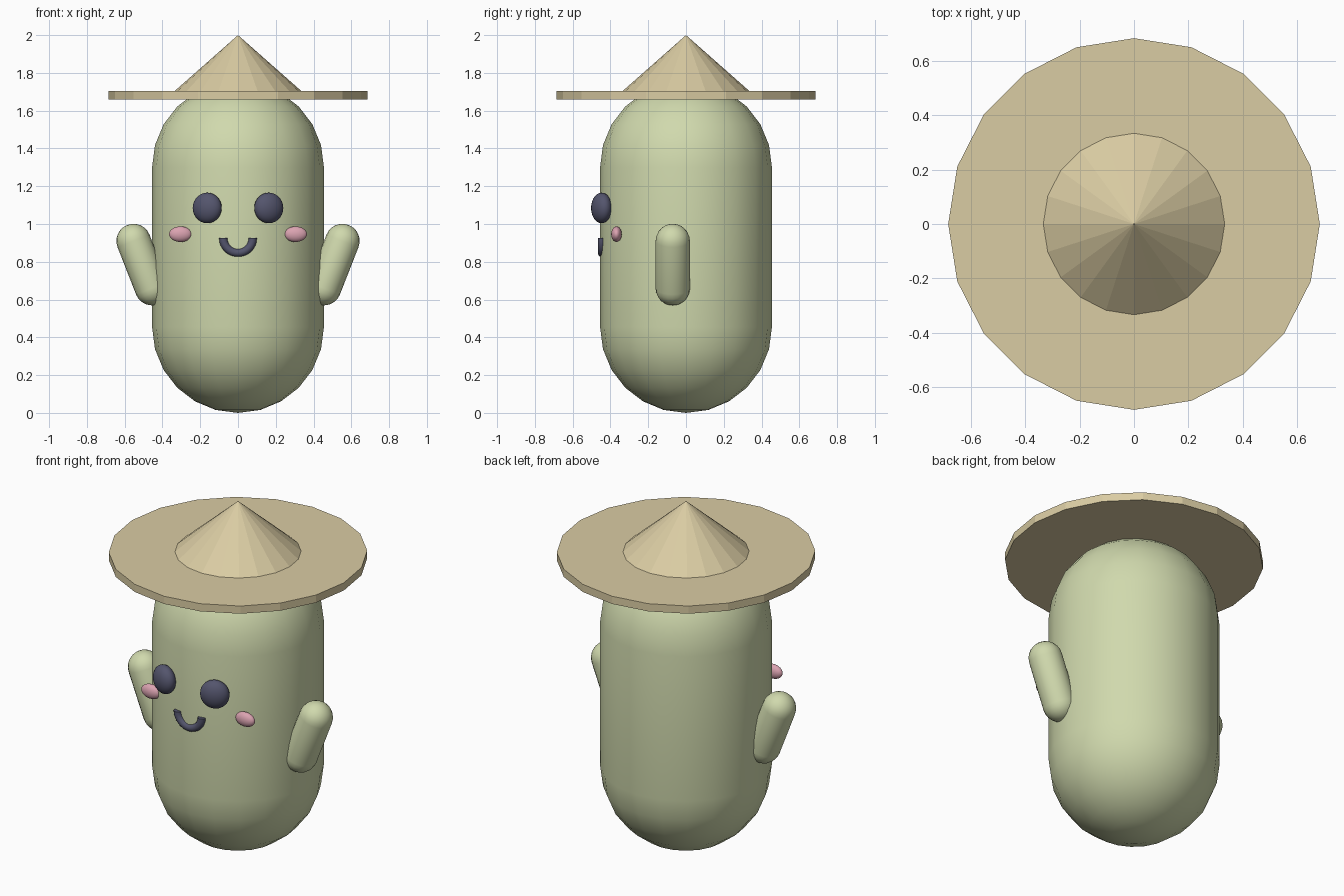
import bpy
import math
from mathutils import Matrix, Vector

cube = bpy.data.objects.get("Cube")
if cube:
    bpy.data.objects.remove(cube, do_unlink=True)


def make_material(name, rgb):
    # Convert display values (0-255) to linear
    lin = [((c / 255 + 0.055) / 1.055) ** 2.4 for c in rgb] + [1.0]
    mat = bpy.data.materials.new(name)
    mat.use_nodes = True
    mat.diffuse_color = lin
    bsdf = next(n for n in mat.node_tree.nodes if n.type == "BSDF_PRINCIPLED")
    bsdf.inputs["Base Color"].default_value = lin
    return mat


GREEN = make_material("pale green", (208, 217, 173))
STRAW = make_material("straw", (218, 204, 163))
DARK = make_material("dark slate", (84, 85, 109))
PINK = make_material("blush pink", (219, 163, 177))


def add_mesh(name, verts, faces, mat, smooth=True):
    mesh = bpy.data.meshes.new(name)
    mesh.from_pydata(verts, [], faces)
    mesh.update()
    mesh.materials.append(mat)
    for p in mesh.polygons:
        p.use_smooth = smooth
    obj = bpy.data.objects.new(name, mesh)
    bpy.context.collection.objects.link(obj)
    return obj


def capsule(name, start, end, radius, sides, rings, mat):
    """Round-ended rod between two sphere centres."""
    start, end = Vector(start), Vector(end)
    axis = end - start
    rot = axis.to_track_quat("Z", "Y")
    verts, faces = [start - axis.normalized() * radius], []
    profile = [(radius * math.sin(i * math.pi / 2 / rings),
                -radius * math.cos(i * math.pi / 2 / rings)) for i in range(1, rings + 1)]
    profile += [(r, axis.length - z) for r, z in reversed(profile)]
    for r, z in profile:
        for k in range(sides):
            a = k * math.tau / sides
            verts.append(start + rot @ Vector((r * math.cos(a), r * math.sin(a), z)))
    verts.append(end + axis.normalized() * radius)
    last = len(verts) - 1
    for k in range(sides):
        n = (k + 1) % sides
        faces.append((0, 1 + n, 1 + k))
        for j in range(len(profile) - 1):
            b = 1 + j * sides
            faces.append((b + k, b + n, b + sides + n, b + sides + k))
        faces.append((last - sides + k, last - sides + n, last))
    return add_mesh(name, verts, faces, mat)


def ellipsoid(name, centre, size, yaw, mat):
    bpy.ops.mesh.primitive_uv_sphere_add(segments=24, ring_count=14, radius=1, location=centre)
    obj = bpy.context.object
    obj.name = name
    obj.scale = size
    obj.rotation_euler.z = yaw
    obj.data.materials.append(mat)
    bpy.ops.object.shade_smooth()
    return obj


def cone(name, r1, r2, z1, z2):
    bpy.ops.mesh.primitive_cone_add(vertices=20, radius1=r1, radius2=r2,
                                    depth=z2 - z1, location=(0, 0, (z1 + z2) / 2))
    obj = bpy.context.object
    obj.name = name
    obj.data.materials.append(STRAW)
    return obj


# Body
capsule("body", (0, 0, 0.455), (0, 0, 1.3), 0.455, 20, 6, GREEN)

# Hat
cone("hat_brim", 0.685, 0.685, 1.66, 1.705)
cone("hat_crown", 0.34, 0, 1.7, 2.0)

# Arms, eyes and cheeks
for side, s in (("left", 1), ("right", -1)):
    capsule(side + "_arm", (s * 0.455, -0.07, 0.66), (s * 0.553, -0.07, 0.91),
            0.091, 20, 6, GREEN)
    ellipsoid(side + "_eye", (s * 0.163, -0.447, 1.085), (0.08, 0.051, 0.081),
              s * math.radians(21), DARK)
    ellipsoid(side + "_cheek", (s * 0.305, -0.368, 0.946), (0.06, 0.028, 0.041), 0, PINK)

# Smiling mouth: half ring with flat ends
steps, sides = 16, 12
verts, faces = [], []
for i in range(steps + 1):
    turn = Matrix.Rotation(-math.pi * i / steps, 3, "Y")
    for k in range(sides):
        a = k * math.tau / sides
        p = Vector((-0.078 - 0.022 * math.cos(a), 0.022 * math.sin(a), 0))
        verts.append(turn @ p + Vector((0, -0.445, 0.925)))
for i in range(steps):
    for k in range(sides):
        n = (k + 1) % sides
        b = i * sides
        faces.append((b + k, b + n, b + sides + n, b + sides + k))
faces.append(tuple(reversed(range(sides))))
faces.append(tuple(range(steps * sides, (steps + 1) * sides)))
mouth = add_mesh("mouth", verts, faces, DARK)
bpy.ops.object.select_all(action="DESELECT")
mouth.select_set(True)
bpy.context.view_layer.objects.active = mouth
bpy.ops.object.mode_set(mode="EDIT")
bpy.ops.mesh.select_all(action="SELECT")
bpy.ops.mesh.normals_make_consistent(inside=False)
bpy.ops.object.mode_set(mode="OBJECT")
bpy.ops.object.shade_smooth_by_angle(angle=math.radians(50))
